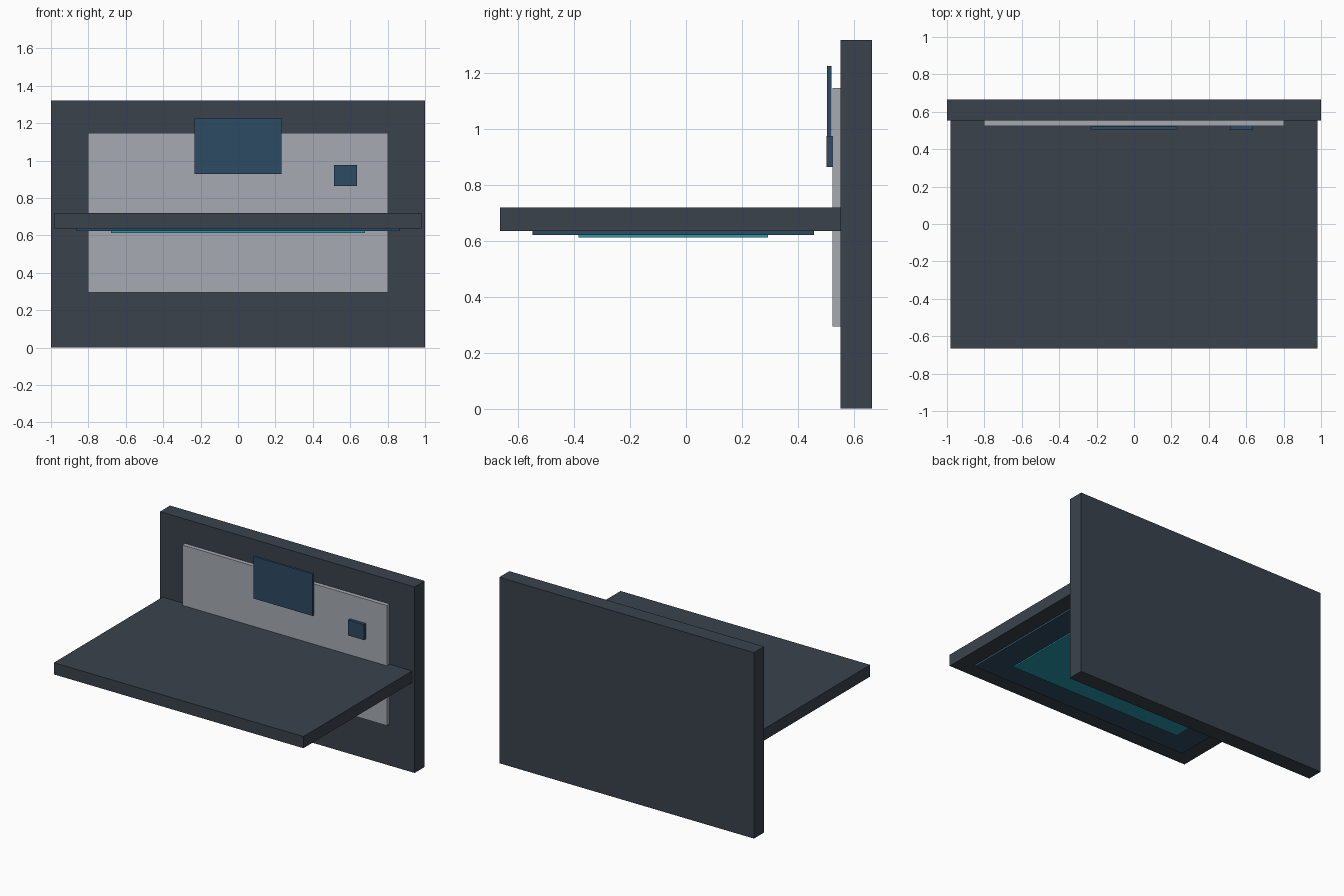
import bpy
import bmesh
from mathutils import Vector

if "Cube" in bpy.data.objects:
    bpy.data.objects.remove(bpy.data.objects["Cube"])


def material(name, color):
    mat = bpy.data.materials.new(name)
    mat.diffuse_color = (*color, 1.0)
    mat.use_nodes = True
    mat.node_tree.nodes["Principled BSDF"].inputs["Base Color"].default_value = mat.diffuse_color
    return mat


def box(name, xs, ys, zs, mat):
    """Flat-faced box spanning the given x, y and z ranges."""
    lo, hi = Vector((xs[0], ys[0], zs[0])), Vector((xs[1], ys[1], zs[1]))
    size = hi - lo
    bm = bmesh.new()
    bmesh.ops.create_cube(bm, size=1.0)
    bmesh.ops.scale(bm, vec=size, verts=bm.verts)
    mesh = bpy.data.meshes.new(name)
    bm.to_mesh(mesh)
    bm.free()
    mesh.materials.append(mat)
    obj = bpy.data.objects.new(name, mesh)
    obj.location = (lo + hi) / 2
    bpy.context.collection.objects.link(obj)
    return obj


slate = material("slate", (0.042, 0.055, 0.072))
pale = material("pale_grey", (0.38, 0.41, 0.45))
navy = material("navy", (0.027, 0.069, 0.122))
teal = material("teal", (0.02, 0.32, 0.42))

# Upright back wall and the slab projecting from its front
box("back_wall", (-1.0, 1.0), (0.553, 0.666), (0.0, 1.32), slate)
box("slab", (-0.98, 0.98), (-0.666, 0.553), (0.636, 0.719), slate)

# Pale panel on the wall, with two plates in front of it
box("wall_panel", (-0.803, 0.803), (0.524, 0.553), (0.294, 1.147), pale)
box("large_plate", (-0.233, 0.233), (0.504, 0.52), (0.928, 1.226), navy)
box("small_plate", (0.513, 0.637), (0.503, 0.524), (0.865, 0.976), navy)

# Layered panels under the slab
box("underside_panel", (-0.865, 0.865), (-0.55, 0.458), (0.622, 0.636), navy)
box("underside_inlay", (-0.68, 0.68), (-0.385, 0.294), (0.613, 0.622), teal)
